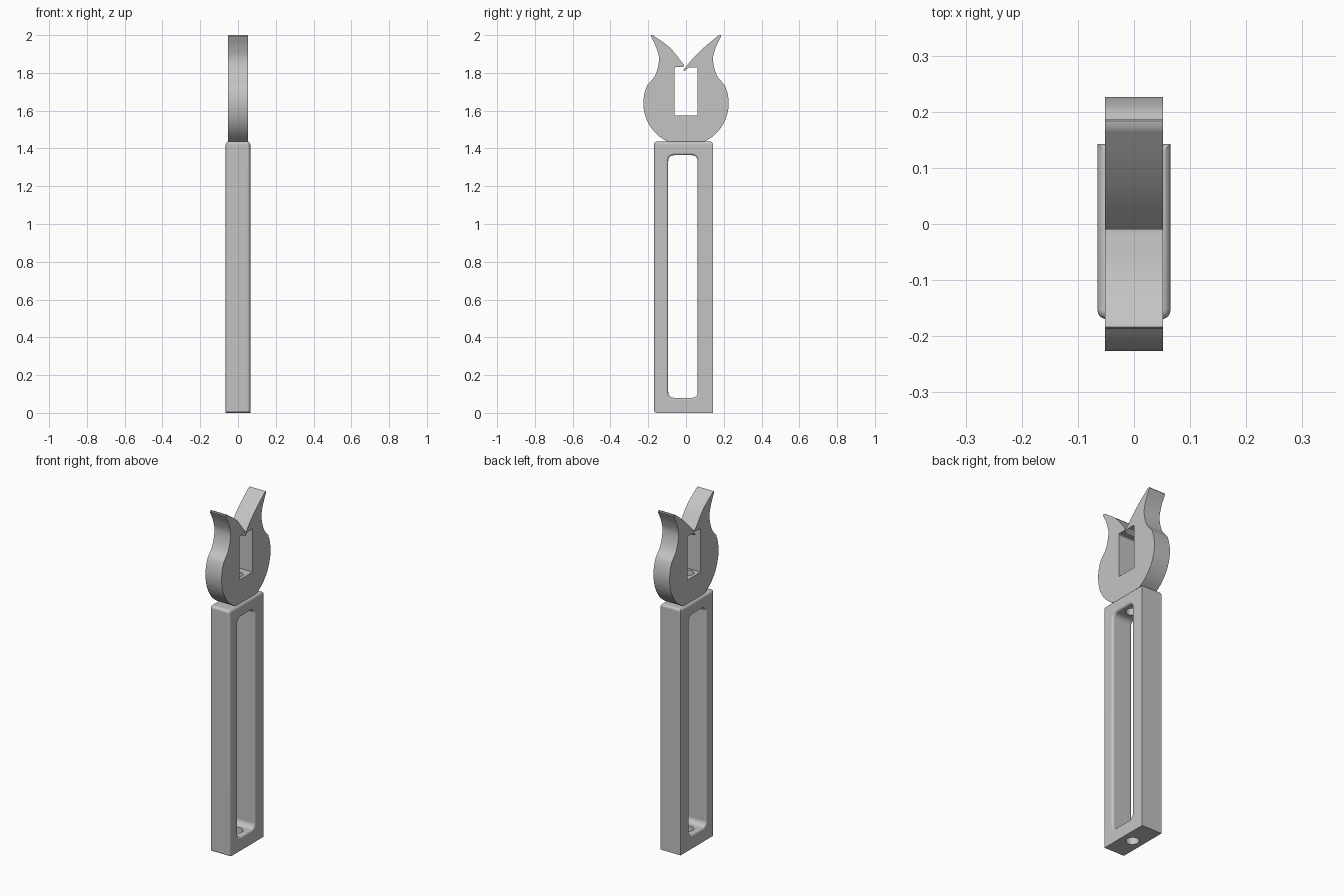
import bpy, bmesh, math
from mathutils import Vector

if "Cube" in bpy.data.objects:
    bpy.data.objects.remove(bpy.data.objects["Cube"])

grey = bpy.data.materials.new("plain_grey")
grey.use_nodes = True
grey.diffuse_color = (0.55, 0.55, 0.55, 1)
grey.node_tree.nodes["Principled BSDF"].inputs["Base Color"].default_value = grey.diffuse_color


def finish_mesh(name, bm):
    bmesh.ops.recalc_face_normals(bm, faces=bm.faces)
    mesh = bpy.data.meshes.new(name)
    bm.to_mesh(mesh)
    bm.free()
    mesh.materials.append(grey)
    obj = bpy.data.objects.new(name, mesh)
    bpy.context.collection.objects.link(obj)
    return obj


def activate(obj):
    bpy.ops.object.select_all(action='DESELECT')
    obj.select_set(True)
    bpy.context.view_layer.objects.active = obj


def cut(obj, cutter):
    activate(obj)
    mod = obj.modifiers.new("cut", 'BOOLEAN')
    mod.operation, mod.solver, mod.object = 'DIFFERENCE', 'EXACT', cutter
    bpy.ops.object.modifier_apply(modifier=mod.name)


def smooth(obj):
    activate(obj)
    bpy.ops.object.shade_smooth_by_angle(angle=math.radians(32))
    mod = obj.modifiers.new("flat_faces", 'WEIGHTED_NORMAL')
    mod.keep_sharp = True


def loft(name, rings):
    bm = bmesh.new()
    loops = [[bm.verts.new(p) for p in ring] for ring in rings]
    n = len(loops[0])
    for a, b in zip(loops, loops[1:]):
        for i in range(n):
            j = (i + 1) % n
            bm.faces.new((a[i], a[j], b[j], b[i]))
    bm.faces.new(loops[0])
    bm.faces.new(loops[-1])
    return finish_mesh(name, bm)


def rounded_rect(x, y0, y1, z0, z1, r, steps=8):
    ring = []
    corners = ((y1 - r, z1 - r), (y0 + r, z1 - r), (y0 + r, z0 + r), (y1 - r, z0 + r))
    for k, (cy, cz) in enumerate(corners):
        for i in range(steps + 1):
            a = math.pi / 2 * (k + i / steps)
            ring.append((x, cy + r * math.cos(a), cz + r * math.sin(a)))
    return ring


def spline(pts, steps=8):
    # Smooth curve through the given points
    p = [Vector(q) for q in pts]
    p = [2 * p[0] - p[1]] + p + [2 * p[-1] - p[-2]]
    out = []
    for a, b, c, d in zip(p, p[1:], p[2:], p[3:]):
        for i in range(steps):
            t = i / steps
            out.append(0.5 * (2 * b + (c - a) * t + (2 * a - 5 * b + 4 * c - d) * t ** 2
                              + (3 * b - a - 3 * c + d) * t ** 3))
    return [tuple(q) for q in out] + [tuple(pts[-1])]


# Handle block, with soft top and front edges
Y0, Y1, TOP, HALF = -0.17, 0.143, 1.437, 0.065
bm = bmesh.new()
bmesh.ops.create_cube(bm, size=1)
for v in bm.verts:
    v.co = (v.co.x * 2 * HALF, Y0 if v.co.y < 0 else Y1, TOP if v.co.z > 0 else 0)
soft = [e for e in bm.edges if all(v.co.y < 0 for v in e.verts)
        or all(v.co.z > 0.5 for v in e.verts)]
bmesh.ops.bevel(bm, geom=soft, offset=0.017, segments=5, profile=0.5, affect='EDGES')
handle = finish_mesh("handle_frame", bm)

# Long window with a rounded rim on both sides
FILLET = 0.013
section = [(-HALF - 0.01, FILLET)]
for i in range(6):
    a = math.pi / 2 * i / 5
    section.append((-HALF + FILLET * math.sin(a), FILLET * (1 - math.cos(a))))
section[1:] = [(x, FILLET - g) for x, g in section[1:]]
section[1:] = [(-HALF + FILLET * (1 - math.cos(math.pi / 2 * i / 5)),
                FILLET * (1 - math.sin(math.pi / 2 * i / 5))) for i in range(6)]
section += [(-x, g) for x, g in reversed(section)]
window = loft("window_cutter", [
    rounded_rect(x, -0.094 - g, 0.062 + g, 0.08 - g, 1.364 + g, 0.03 + g) for x, g in section])

# Flame-shaped clip head
outer = spline([(0.205, 1.735), (0.162, 1.79), (0.143, 1.87), (0.158, 1.935), (0.187, 1.995)])
right_slope = spline([(0.172, 1.998), (0.106, 1.944), (0.048, 1.889), (-0.01, 1.822)])
left_slope = spline([(-0.012, 1.844), (-0.085, 1.933), (-0.172, 1.998)])
right_hook = [(-0.013, 1.815), (-0.008, 1.81), (0.002, 1.819), (0.014, 1.828), (0.055, 1.83)]
slot = [(0.06, 1.825), (0.06, 1.575), (-0.06, 1.575), (-0.06, 1.825), (-0.055, 1.83)]
left_hook = [(-0.016, 1.83), (-0.009, 1.836)]
belly = []
for i in range(1, 48):
    a = math.radians(155 + 230 * i / 48)
    belly.append((0.226 * math.cos(a), 1.64 + 0.226 * math.sin(a)))
outline = (outer + [(0.184, 2.0)] + right_slope + right_hook + slot + left_hook + left_slope
           + [(-0.184, 2.0)] + [(-y, z) for y, z in reversed(outer)] + belly)
head = loft("flame_head", [[(x, y, z) for y, z in outline] for x in (-0.052, 0.052)])

# Round bore up through the handle and the floor of the head slot
bore = loft("bore_cutter", [
    [(0.035 * math.cos(a), -0.013 + 0.035 * math.sin(a), z)
     for a in (math.tau * i / 40 for i in range(40))] for z in (-0.1, 1.65)])

cut(handle, window)
for part in (handle, head):
    cut(part, bore)
    smooth(part)
for helper in (window, bore):
    bpy.data.objects.remove(helper)
